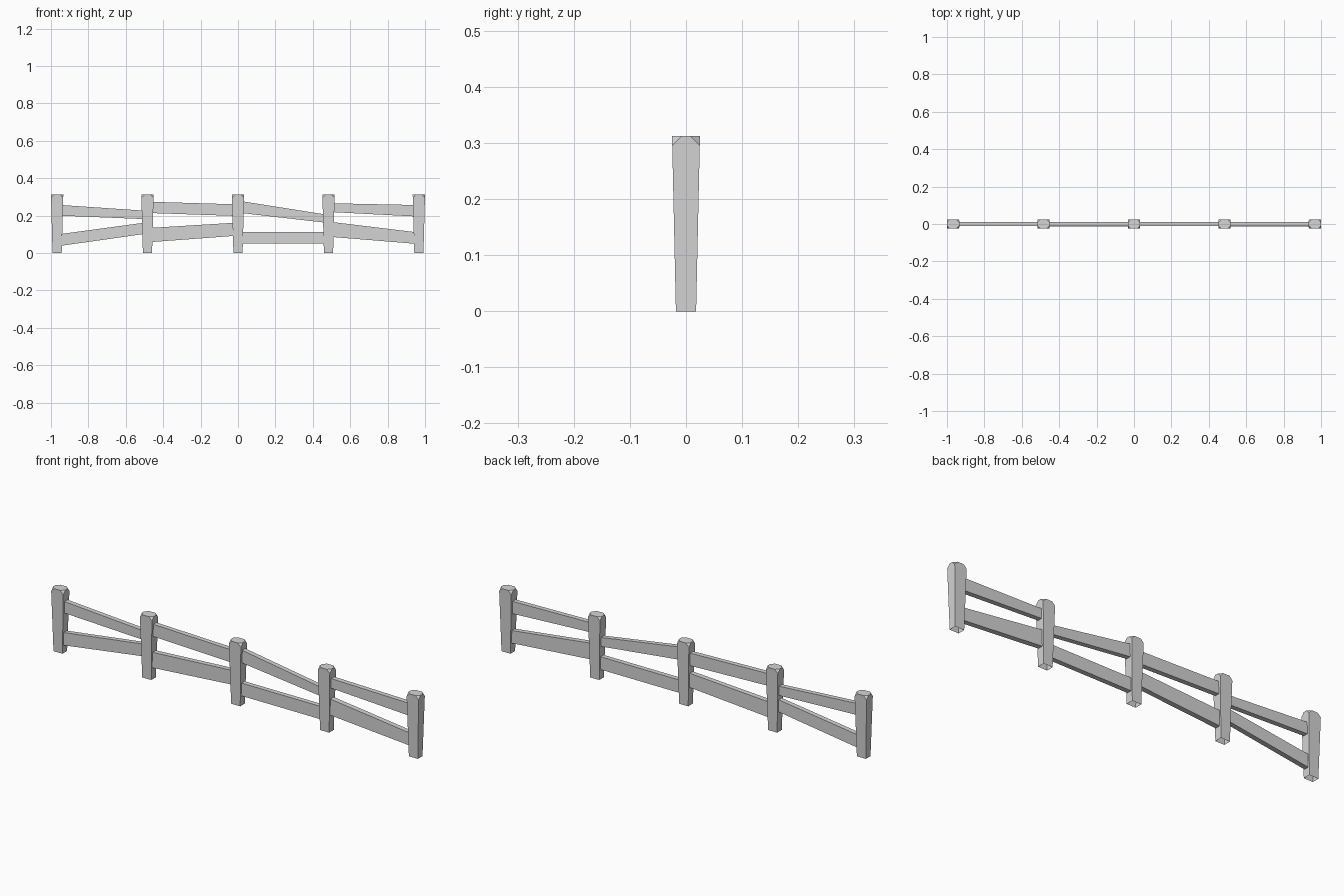
import bpy
import bmesh

cube = bpy.data.objects.get("Cube")
if cube:
    bpy.data.objects.remove(cube)

GREY = (0.66, 0.66, 0.66, 1)
grey = bpy.data.materials.new("light grey")
grey.use_nodes = True
grey.diffuse_color = GREY
bsdf = next(n for n in grey.node_tree.nodes if n.type == 'BSDF_PRINCIPLED')
bsdf.inputs["Base Color"].default_value = GREY
bsdf.inputs["Roughness"].default_value = 0.8

POST_X = [-0.967, -0.484, 0, 0.484, 0.967]
HEIGHT = 0.312
SHOULDER = 0.295


def finish(bm, name):
    bmesh.ops.recalc_face_normals(bm, faces=bm.faces)
    mesh = bpy.data.meshes.new(name)
    bm.to_mesh(mesh)
    bm.free()
    mesh.materials.append(grey)
    obj = bpy.data.objects.new(name, mesh)
    bpy.context.collection.objects.link(obj)


def make_post(name, x):
    """Post tapering downward, open underneath, with clipped top corners."""
    bm = bmesh.new()
    corners = [(-1, -1), (1, -1), (1, 1), (-1, 1)]
    foot = [bm.verts.new((x + sx * 0.0245, sy * 0.018, 0)) for sx, sy in corners]
    neck = [bm.verts.new((x + sx * 0.0325, sy * 0.0245, SHOULDER)) for sx, sy in corners]
    # two top points per corner: one on the x-running edge, one on the y-running edge
    on_x = [bm.verts.new((x + sx * 0.017, sy * 0.025, HEIGHT)) for sx, sy in corners]
    on_y = [bm.verts.new((x + sx * 0.033, sy * 0.008, HEIGHT)) for sx, sy in corners]
    ring = []
    for i in range(4):
        j = (i + 1) % 4
        side, before = (on_x, on_y) if i % 2 == 0 else (on_y, on_x)
        bm.faces.new((foot[i], foot[j], neck[j], neck[i]))
        bm.faces.new((neck[i], neck[j], side[j], side[i]))
        bm.faces.new((neck[i], side[i], before[i]))
        ring += [before[i], side[i]]
    bm.faces.new(ring)
    finish(bm, name)


def make_rail(name, x0, x1, start, end):
    """Tapered plank between two posts; start and end are (bottom, top) heights."""
    bm = bmesh.new()
    rings = []
    for x, (low, high) in ((x0, start), (x1, end)):
        # the tallest plank ends stand slightly proud at the front
        front, back = -max(0.012, 0.18 * (high - low)), 0.012
        rings.append([bm.verts.new((x, y, z)) for y, z in
                      ((front, low), (back, low), (back, high), (front, high))])
    a, b = rings
    for i in range(4):
        j = (i + 1) % 4
        bm.faces.new((a[i], a[j], b[j], b[i]))
    bm.faces.new(a)
    bm.faces.new(b)
    finish(bm, name)


for number, x in enumerate(POST_X, 1):
    make_post(f"post_{number}", x)

# (bottom, top) at the -x and +x end of each span
UPPER = [((0.20, 0.257), (0.182, 0.227)), ((0.214, 0.274), (0.199, 0.261)),
         ((0.214, 0.277), (0.163, 0.207)), ((0.219, 0.266), (0.196, 0.257))]
LOWER = [((0.039, 0.102), (0.102, 0.162)), ((0.059, 0.135), (0.092, 0.162)),
         ((0.05, 0.113), (0.05, 0.113)), ((0.086, 0.166), (0.05, 0.112))]

for level, spans in (("upper", UPPER), ("lower", LOWER)):
    for i, (start, end) in enumerate(spans):
        make_rail(f"{level}_rail_{i + 1}", POST_X[i] + 0.02, POST_X[i + 1] - 0.02, start, end)
